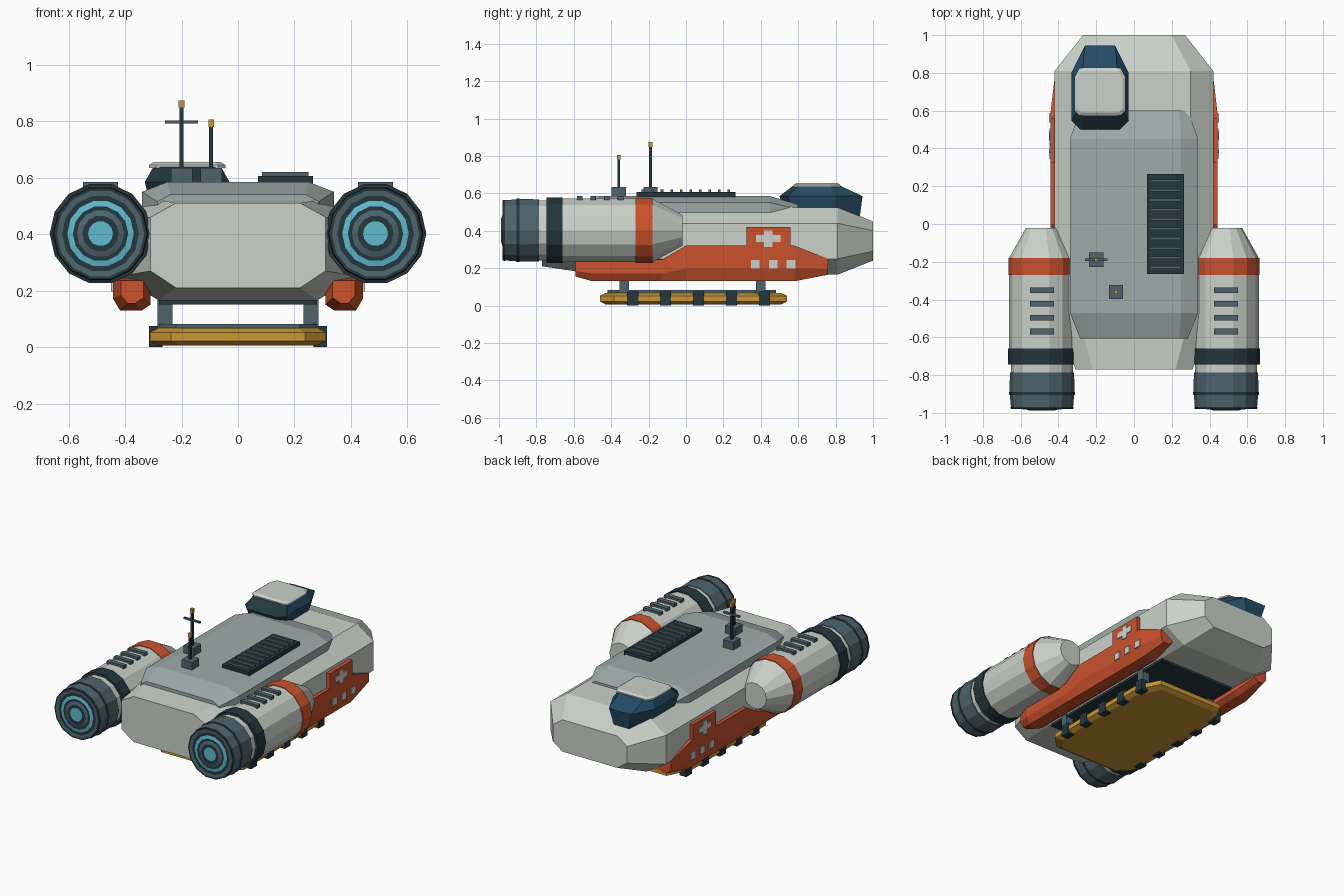
import bpy, bmesh, math
from mathutils import Vector

cube = bpy.data.objects.get("Cube")
if cube:
    bpy.data.objects.remove(cube, do_unlink=True)


def material(name, r, g, b):
    m = bpy.data.materials.new(name)
    m.use_nodes = True
    m.diffuse_color = (r, g, b, 1)
    m.node_tree.nodes["Principled BSDF"].inputs["Base Color"].default_value = (r, g, b, 1)
    return m


PALE = material("pale hull grey", 0.60, 0.64, 0.59)
DECK = material("deck grey green", 0.34, 0.41, 0.40)
ORANGE = material("rescue orange", 0.60, 0.085, 0.027)
NAVY = material("dark navy", 0.017, 0.038, 0.048)
SLATE = material("slate blue", 0.077, 0.127, 0.156)
CYAN = material("engine glow", 0.115, 0.50, 0.63)
OCHRE = material("ochre yellow", 0.60, 0.31, 0.035)
GLASS = material("blue glass", 0.017, 0.07, 0.127)


def finish(name, bm, mats, rule=None):
    bmesh.ops.recalc_face_normals(bm, faces=bm.faces)
    if rule:
        for f in bm.faces:
            f.material_index = rule(f)
    me = bpy.data.meshes.new(name)
    bm.to_mesh(me)
    bm.free()
    for m in mats:
        me.materials.append(m)
    ob = bpy.data.objects.new(name, me)
    bpy.context.collection.objects.link(ob)
    return ob


def loft(name, rings, mats, bands=None, rule=None):
    """Skin a row of closed rings and cap both ends."""
    bm = bmesh.new()
    rows = [[bm.verts.new(p) for p in ring] for ring in rings]
    n = len(rows[0])
    for i in range(len(rows) - 1):
        a, b = rows[i], rows[i + 1]
        for k in range(n):
            j = (k + 1) % n
            f = bm.faces.new((a[k], a[j], b[j], b[k]))
            f.material_index = bands[i] if bands else 0
    bm.faces.new(rows[0]).material_index = bands[0] if bands else 0
    bm.faces.new(rows[-1]).material_index = bands[-1] if bands else 0
    return finish(name, bm, mats, rule)


def box(name, lo, hi, mat):
    bm = bmesh.new()
    bmesh.ops.create_cube(bm, size=1)
    for v in bm.verts:
        v.co = Vector([(a + b) / 2 + c * (b - a) for a, b, c in zip(lo, hi, v.co)])
    return finish(name, bm, [mat])


def box_at(name, centre, size, mat):
    return box(name, [c - s / 2 for c, s in zip(centre, size)],
               [c + s / 2 for c, s in zip(centre, size)], mat)


def mirrored(y, half):
    """Symmetric section in xz from its +x half, listed bottom to top."""
    return [(x, y, z) for x, z in half] + [(-x, y, z) for x, z in reversed(half)]


def octagon(cx, cy, hx, hy, cut, z, front=0):
    """Cut-corner rectangle in plan; front adds extra narrowing at +y."""
    q = cut + front
    return [(cx + x, cy + y, z) for x, y in (
        (hx - cut, -hy), (hx, cut - hy), (hx, hy - 2 * q), (hx - q, hy),
        (q - hx, hy), (-hx, hy - 2 * q), (-hx, cut - hy), (cut - hx, -hy))]


# Hull and raised deck
mid = [(0.28, 0.165), (0.42, 0.25), (0.42, 0.44), (0.30, 0.525)]
tail = [(0.22, 0.21), (0.31, 0.27), (0.31, 0.46), (0.22, 0.51)]
nose = [(0.20, 0.24), (0.27, 0.29), (0.27, 0.40), (0.20, 0.45)]
loft("hull", [mirrored(-0.77, tail), mirrored(-0.47, mid),
              mirrored(0.81, mid), mirrored(1.0, nose)], [PALE])
deck = [(0.34, 0.48), (0.34, 0.55), (0.25, 0.585)]
deck_end = [(0.285, 0.48), (0.285, 0.515), (0.24, 0.54)]
loft("upper_deck", [mirrored(-0.605, deck_end), mirrored(-0.47, deck),
                    mirrored(0.45, deck), mirrored(0.6, deck_end)], [DECK])
box("belly_plate", (-0.28, -0.46, 0.15), (0.28, 0.6, 0.167), NAVY)

# Cockpit offset to the right
CX = -0.18
loft("cockpit", [octagon(CX, 0.73, 0.125, 0.2, 0.04, 0.48, 0.03),
                 octagon(CX, 0.722, 0.15, 0.222, 0.045, 0.585, 0.025),
                 octagon(CX, 0.70, 0.12, 0.13, 0.03, 0.638)], [GLASS, NAVY],
     rule=lambda f: 1 if f.normal.y < -0.25 or f.normal.z < -0.5 else 0)
loft("cockpit_roof", [octagon(CX, 0.70, 0.135, 0.125, 0.025, 0.635),
                      octagon(CX, 0.70, 0.135, 0.125, 0.025, 0.645),
                      octagon(CX, 0.70, 0.12, 0.11, 0.02, 0.655)], [PALE])

# Deck vent with slats
box("vent_base", (0.07, -0.265, 0.58), (0.265, 0.265, 0.606), NAVY)
for i in range(10):
    box_at("vent_slat", (0.167, -0.23 + i * 0.051, 0.61), (0.165, 0.014, 0.02), SLATE)

# Antenna masts
for x, y, top in ((-0.2, -0.19, 0.848), (-0.095, -0.36, 0.78)):
    box("mast_base", (x - 0.038, y - 0.038, 0.58), (x + 0.038, y + 0.038, 0.635), SLATE)
    box("mast_rod", (x - 0.007, y - 0.007, 0.63), (x + 0.007, y + 0.007, top), NAVY)
    box("mast_light", (x - 0.01, y - 0.01, top), (x + 0.01, y + 0.01, top + 0.026), OCHRE)
box_at("mast_crossbar", (-0.2, -0.19, 0.797), (0.118, 0.014, 0.011), SLATE)

# Landing skid, its clamps and struts
def skid(inset, z):
    return octagon(0, 0.04, 0.312 - inset, 0.5 - inset, 0.075, z)


loft("skid", [skid(0.03, 0.006), skid(0, 0.022), skid(0, 0.052), skid(0.03, 0.068)], [OCHRE])
loft("skid_top_plate", [octagon(0, 0.03, 0.28, 0.45, 0.06, z) for z in (0.06, 0.082)], [SLATE])


def engine_ring(cx, y, r):
    return [(cx + r * math.cos(a), y, 0.402 + r * math.sin(a))
            for a in (math.tau * k / 14 for k in range(14))]


# Engine profile: (y, radius), and the colour of each band
PROFILE = [(-0.02, 0.085), (-0.18, 0.174), (-0.18, 0.178), (-0.27, 0.178), (-0.27, 0.174),
           (-0.66, 0.174), (-0.66, 0.18), (-0.745, 0.18), (-0.745, 0.165), (-0.785, 0.165),
           (-0.785, 0.17), (-0.89, 0.172), (-0.89, 0.174), (-0.905, 0.174), (-0.905, 0.17),
           (-0.968, 0.165), (-0.968, 0.168), (-0.98, 0.165), (-0.98, 0.155), (-0.978, 0.136),
           (-0.978, 0.118), (-0.982, 0.098), (-0.982, 0.084), (-0.988, 0.064),
           (-0.988, 0.044), (-0.988, 0.01)]
ENGINE_MATS = [PALE, ORANGE, NAVY, SLATE, CYAN]
BANDS = [int(c) for c in "0111022203322332223242324"]


def fender_ring(s, y, inner, outer, low, high):
    slope = (high - low) * 0.36
    return [(s * x, y, z) for x, z in (
        (inner, low + 0.02), (inner + 0.03, low), (outer - 0.025, low),
        (outer, low + slope), (outer, high), (inner, high))]


for side, s in (("left", 1), ("right", -1)):
    ex = s * 0.487

    def side_plate(name, x0, x1, y, z, w, h, mat):
        box_at(f"{side}_{name}", (s * (x0 + x1) / 2, y, z), (x1 - x0, w, h), mat)

    # Engine pod with cooling slots on top
    loft(f"{side}_engine", [engine_ring(ex, y, r) for y, r in PROFILE], ENGINE_MATS, BANDS)
    for i in range(4):
        box_at(f"{side}_engine_slot", (ex, -0.35 - i * 0.073, 0.575), (0.125, 0.03, 0.02), SLATE)

    # Side fender
    loft(f"{side}_fender", [fender_ring(s, -0.59, 0.335, 0.415, 0.155, 0.235),
                            fender_ring(s, -0.5, 0.31, 0.443, 0.13, 0.245),
                            fender_ring(s, -0.13, 0.31, 0.443, 0.13, 0.245),
                            fender_ring(s, 0, 0.31, 0.443, 0.13, 0.32),
                            fender_ring(s, 0.58, 0.31, 0.443, 0.13, 0.32),
                            fender_ring(s, 0.76, 0.33, 0.422, 0.165, 0.25)], [ORANGE])

    # Rescue panel, cross and windows
    side_plate("rescue_panel", 0.40, 0.443, 0.44, 0.365, 0.235, 0.11, ORANGE)
    side_plate("cross_bar", 0.441, 0.448, 0.44, 0.358, 0.13, 0.036, PALE)
    side_plate("cross_post", 0.441, 0.4485, 0.44, 0.358, 0.045, 0.088, PALE)
    for i in range(3):
        side_plate("window", 0.44, 0.449, 0.37 + i * 0.096, 0.22, 0.047, 0.046, PALE)

    # Skid supports
    for y in (-0.33, 0.40):
        side_plate("skid_strut", 0.232, 0.286, y, 0.125, 0.05, 0.13, SLATE)
    for i in range(5):
        side_plate("skid_clamp", 0.268, 0.316, -0.285 + i * 0.176, 0.037, 0.06, 0.074, NAVY)
